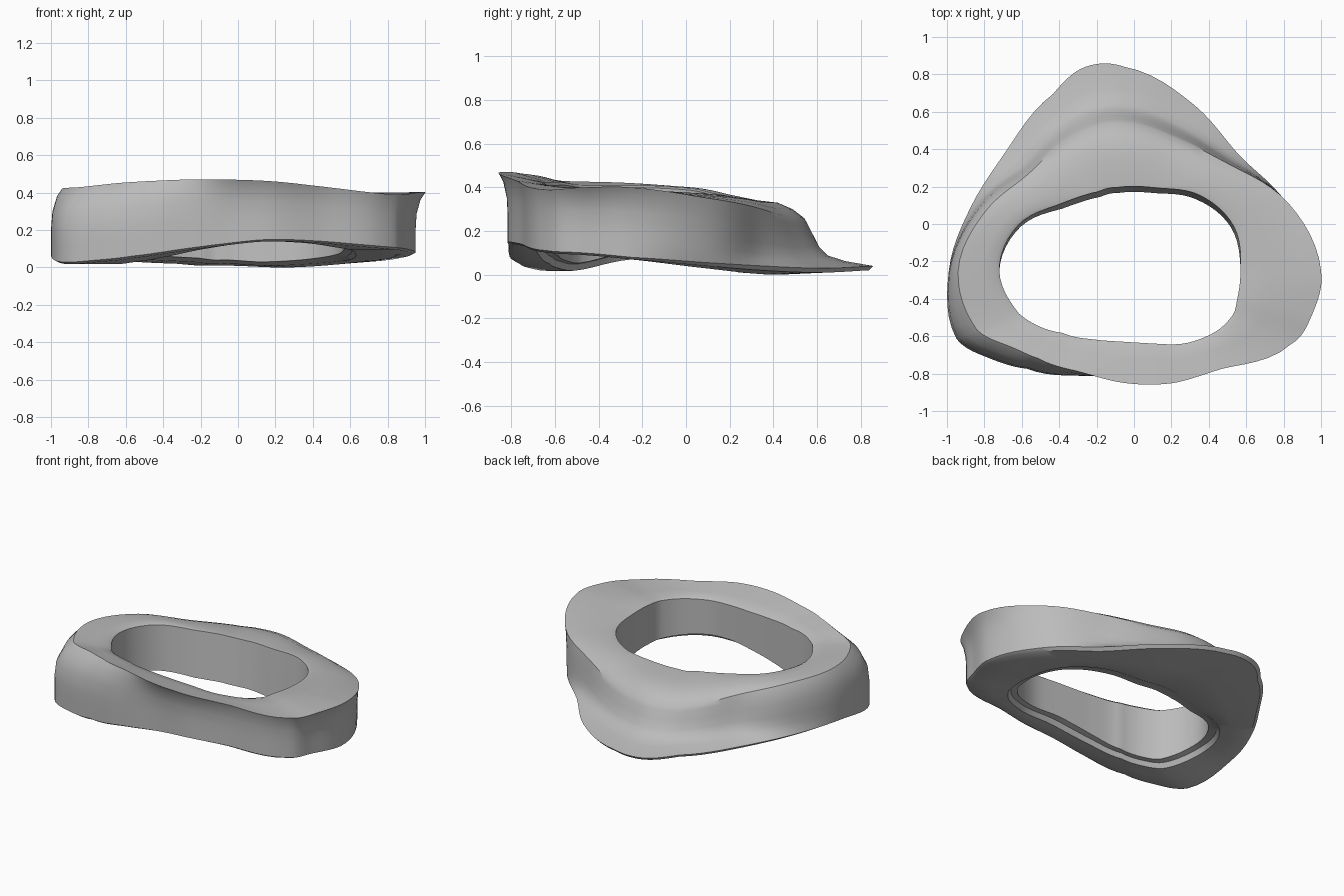
import bpy, bmesh
from math import sin, cos, pi, radians
from mathutils import Vector

cube = bpy.data.objects.get("Cube")
if cube:
    bpy.data.objects.remove(cube, do_unlink=True)

# Stations counter-clockwise from +x: angle in degrees, radii and heights in hundredths
ANGLES = [0, 22, 45, 67, 90, 101, 112, 135, 157, 180, 202, 214, 225, 247, 270, 292, 315, 336, 347]
INNER = [62, 63, 57, 48, 45, 45, 45, 50, 62, 67, 61, 54, 47, 40, 38, 42, 53, 62, 62]
CREST = [105, 95, 80, 76, 79, 79, 77, 73, 81, 89, 85, 73, 66, 59, 60, 65, 74, 97, 103]
BASE = [100, 94, 87, 96, 109, 111, 102, 90, 89, 94, 97, 85, 74, 61, 56, 61, 71, 94, 97]
CREST_Z = [40, 35, 31, 27, 26, 26, 27, 33, 39, 42, 43, 45, 46, 47, 47, 46, 43, 39, 40]
RIM_Z = [39, 38, 37, 36, 36, 36, 37, 38, 40, 41, 41, 42, 42, 42, 42, 42, 41, 40, 40]
BASE_Z = [7, 4, 2, 1, 2, 2, 3, 4, 6, 7, 2, 3, 5, 9, 12, 14, 13, 10, 9]
CENTRE = Vector((-0.05, -0.25, 0))
SUBDIVISIONS = 6


def sample(values, i, t):
    """Smooth closed interpolation between station i and the next."""
    a, b, c, d = (values[(i + k) % len(values)] / 100 for k in (-1, 0, 1, 2))
    return b + t / 2 * (c - a + t * (2*a - 5*b + 4*c - d + t * (3*(b - c) + d - a)))


def mix(a, b, t):
    return a + (b - a) * t


def section(i, t, angle):
    """Closed cross-section of the ring as (radius, height) pairs."""
    inner, crest, base, crest_z, rim_z, base_z = (
        sample(v, i, t) for v in (INNER, CREST, BASE, CREST_Z, RIM_Z, BASE_Z))
    back = min(1, max(0, 1.4 * sin(angle)))
    hump = max(0, sin(angle)) ** 2
    lip_z = base_z + 0.01 + 0.01 * back

    def top(f, rise):
        return mix(inner, crest, f), mix(rim_z, crest_z, f) + rise * hump

    def wall(drop, front_flare, back_flare):
        return (mix(crest, base, mix(front_flare, back_flare, back)),
                mix(crest_z, lip_z, drop))

    return [
        (inner, rim_z - 0.01),
        top(0.1, 0), top(0.4, 0.02), top(0.65, 0.035), top(0.85, 0.025), top(1, 0),
        wall(0.12, 0.5, 0.05), wall(0.35, 0.9, 0.13), wall(0.6, 1, 0.22),
        wall(0.78, 1, 0.34), wall(0.9, 1, 0.6),
        (base, lip_z), (base - 0.02, base_z),
        # underside, bellied at the back
        (mix(base, inner, 0.5), base_z - 0.01 * back),
        # recessed lip around the opening underneath
        (inner + 0.06, base_z), (inner + 0.04, base_z + mix(0.03, 0.01, back)),
        (inner - 0.03 * back, base_z + mix(0.035, 0.02, back)),
    ]


# Ring body
bm = bmesh.new()
rings = []
for i, start in enumerate(ANGLES):
    end = (ANGLES + [360])[i + 1]
    for s in range(SUBDIVISIONS):
        t = s / SUBDIVISIONS
        a = radians(mix(start, end, t))
        rings.append([bm.verts.new(CENTRE + Vector((r * cos(a), r * sin(a), z)))
                      for r, z in section(i, t, a)])
for s, ring in enumerate(rings):
    following = rings[(s + 1) % len(rings)]
    for k in range(len(ring)):
        m = (k + 1) % len(ring)
        bm.faces.new((ring[k], ring[m], following[m], following[k]))
bmesh.ops.recalc_face_normals(bm, faces=bm.faces)
mesh = bpy.data.meshes.new("ring_body")
bm.to_mesh(mesh)
bm.free()
body = bpy.data.objects.new("ring_body", mesh)
bpy.context.collection.objects.link(body)

# Plain grey material
grey = bpy.data.materials.new("plain_grey")
grey.use_nodes = True
colour = (0.5, 0.5, 0.5, 1)
grey.diffuse_color = colour
grey.node_tree.nodes["Principled BSDF"].inputs["Base Color"].default_value = colour
mesh.materials.append(grey)

bpy.ops.object.select_all(action="DESELECT")
body.select_set(True)
bpy.context.view_layer.objects.active = body
bpy.ops.object.shade_smooth_by_angle(angle=pi / 5)
